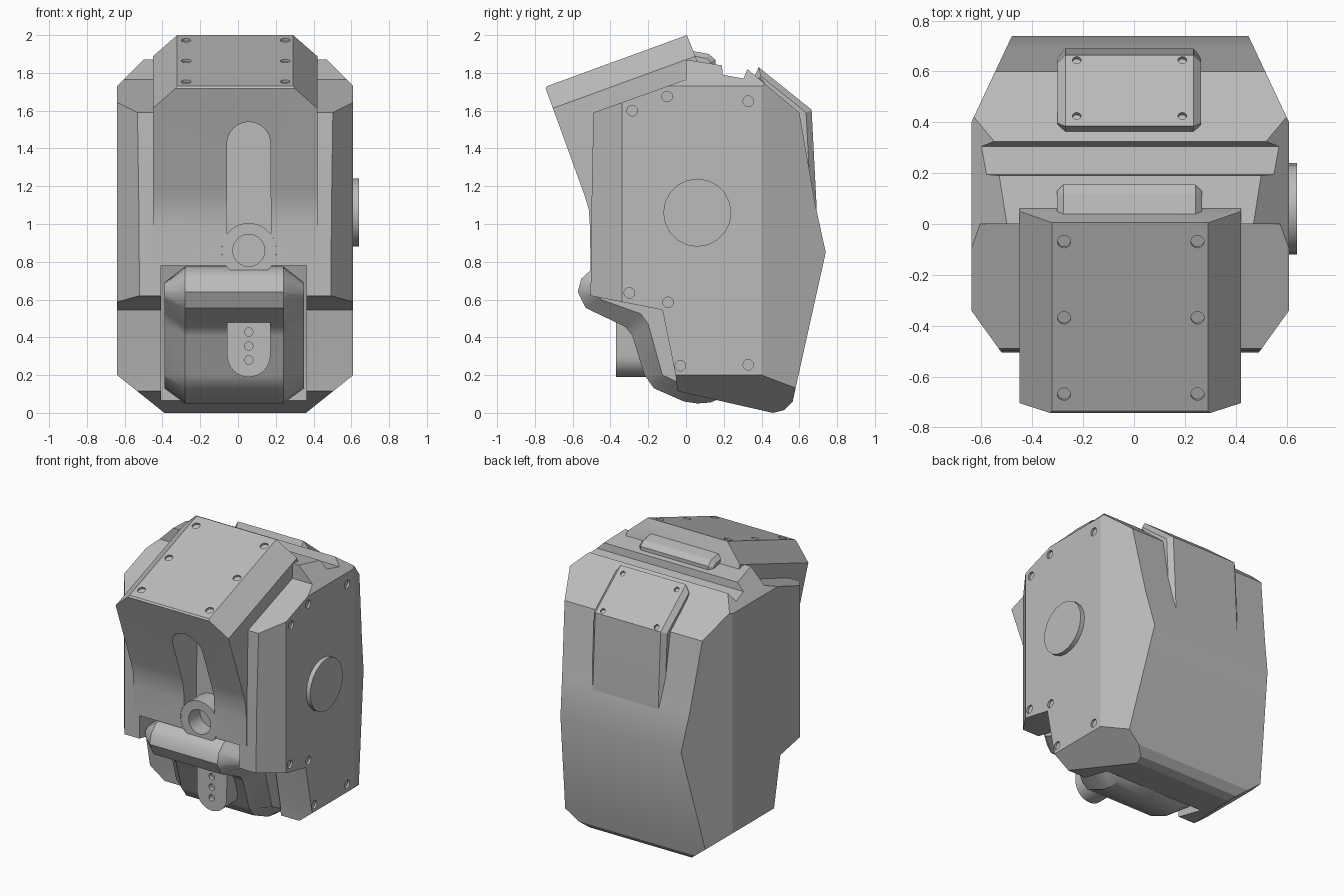
import bpy, bmesh, math
from mathutils import Vector

cube = bpy.data.objects.get("Cube")
if cube:
    bpy.data.objects.remove(cube)

grey = bpy.data.materials.new("plain grey")
grey.use_nodes = True
colour = (0.5, 0.5, 0.5, 1)
grey.diffuse_color = colour
grey.node_tree.nodes["Principled BSDF"].inputs["Base Color"].default_value = colour

CX = -0.015   # centre line of the shell
HORN_X = 0.057


def finish(bm, name):
    bmesh.ops.recalc_face_normals(bm, faces=bm.faces)
    mesh = bpy.data.meshes.new(name)
    bm.to_mesh(mesh)
    bm.free()
    mesh.materials.append(grey)
    obj = bpy.data.objects.new(name, mesh)
    bpy.context.collection.objects.link(obj)
    return obj


def activate(obj):
    bpy.ops.object.select_all(action='DESELECT')
    obj.select_set(True)
    bpy.context.view_layer.objects.active = obj


def smooth(obj, angle=25):
    activate(obj)
    bpy.ops.object.shade_smooth_by_angle(angle=math.radians(angle))


def loft(sections):
    """Bridge equal-length closed sections and cap both ends."""
    bm = bmesh.new()
    rings = [[bm.verts.new(p) for p in s] for s in sections]
    for a, b in zip(rings, rings[1:]):
        for i in range(len(a)):
            j = (i + 1) % len(a)
            bm.faces.new((a[i], a[j], b[j], b[i]))
    bm.faces.new(rings[0])
    bm.faces.new(rings[-1])
    bmesh.ops.recalc_face_normals(bm, faces=bm.faces)
    return bm


def side_prism(profile, cx, half):
    return loft([[(cx + s * half, y, z) for y, z in profile] for s in (-1, 1)])


def front_prism(outline, y0, y1):
    return loft([[(x, y, z) for x, z in outline] for y in (y0, y1)])


def slice_off(bm, point, normal):
    """Cut away everything on the normal's side and close the cut."""
    res = bmesh.ops.bisect_plane(bm, geom=bm.verts[:] + bm.edges[:] + bm.faces[:],
                                 plane_co=point, plane_no=normal, clear_outer=True)
    edges = [e for e in res["geom_cut"] if isinstance(e, bmesh.types.BMEdge)]
    bmesh.ops.holes_fill(bm, edges=edges, sides=0)


def bevel_ends(bm, width):
    """Chamfer the rims of the two end caps."""
    caps = [f for f in bm.faces if abs(f.normal.x) > 0.9]
    rims = {e for f in caps for e in f.edges}
    bmesh.ops.bevel(bm, geom=list(rims), offset=width, segments=1,
                    affect='EDGES', clamp_overlap=True)


def pegs(spots, axis, radius, depth):
    """Short cylinders centred on the spots, along an axis."""
    bm = bmesh.new()
    turn = Vector((0, 0, 1)).rotation_difference(Vector(axis)).to_matrix().to_4x4()
    for p in spots:
        new = bmesh.ops.create_cone(bm, cap_ends=True, segments=20, radius1=radius,
                                    radius2=radius, depth=depth)["verts"]
        bmesh.ops.transform(bm, matrix=turn, verts=new)
        bmesh.ops.translate(bm, vec=p, verts=new)
    return bm


def cut(obj, bm):
    tool = finish(bm, "cutter")
    tool.hide_render = True
    mod = obj.modifiers.new("cut", 'BOOLEAN')
    mod.object, mod.operation, mod.solver = tool, 'DIFFERENCE', 'EXACT'
    activate(obj)
    bpy.ops.object.modifier_apply(modifier=mod.name)
    bpy.data.objects.remove(tool)


def horn_outline():
    """Two tapered arms around a wider hub, in x and z."""
    pts = []
    for centre, start in ((1.425, 0), (0.305, math.pi)):
        for i in range(17):
            a = start + math.pi * i / 16
            pts.append((HORN_X + 0.115 * math.cos(a), centre + 0.115 * math.sin(a)))
        for i in range(9):
            a = start + math.pi * (0.8 + 0.4 * i / 8)
            pts.append((HORN_X + 0.145 * math.cos(a), 0.86 + 0.145 * math.sin(a)))
    return pts


# Main shell: side profile with chamfered corners
shell_profile = [(-0.49, 1.59), (0, 1.765), (0, 1.87), (0.19, 1.84), (0.195, 1.79),
                 (0.305, 1.77), (0.325, 1.82), (0.60, 1.59), (0.685, 1.1), (0.74, 0.85),
                 (0.58, 0.13), (0.565, 0.06), (0.52, 0.015), (0.46, 0), (-0.045, 0.115),
                 (-0.055, 0.2), (-0.125, 0.545), (-0.505, 0.62), (-0.5, 1.1)]
bm = side_prism(shell_profile, CX, 0.625)
for s in (-1, 1):
    slice_off(bm, (CX + s * 0.625, 0, 1.73), (s, 0, 1))
    slice_off(bm, (CX + s * 0.625, 0, 0.2), (s * 0.8, 0, -1))
    slice_off(bm, (CX + s * 0.625, 0.40, 0), (s * 0.34, 0.16, 0))
    slice_off(bm, (CX + s * 0.625, -0.34, 0), (s * 0.16, -0.115, 0))
shell = finish(bm, "shell")
opening = [(-1, -0.5), (0.17, -0.5), (0.17, 0.3), (0.0, 0.78), (-1, 0.78)]
cut(shell, side_prism(opening, -0.022, 0.385))
cut(shell, front_prism(horn_outline(), -1, -0.37))
side_screws = [(-0.285, 1.6), (-0.10, 1.675), (0.33, 1.65), (-0.30, 0.635),
               (-0.095, 0.585), (-0.03, 0.25), (0.33, 0.255)]
cut(shell, pegs([(CX + 0.625, y, z) for y, z in side_screws], (1, 0, 0), 0.028, 0.03))
smooth(shell)

# Overhanging visor with chamfered sides and a slot for the horn
visor_profile = [(0.005, 2.0), (-0.735, 1.73), (-0.743, 1.718), (-0.54, 1.16),
                 (-0.515, 1.08), (-0.508, 0.98), (-0.506, 0.79), (-0.3, 0.79), (0.07, 1.4),
                 (0.085, 1.8)]
bm = side_prism(visor_profile, CX, 0.435)
for s in (-1, 1):
    slice_off(bm, (CX + s * 0.305, 0, 2.0), (s, -0.365, 1))
visor = finish(bm, "visor")
cut(visor, front_prism(horn_outline(), -1, -0.37))
top_screws = [(x, y, 2.0 + 0.365 * y) for x in (-0.275, 0.25) for y in (-0.07, -0.37, -0.67)]
cut(visor, pegs(top_screws, (0, -0.343, 0.94), 0.026, 0.03))
smooth(visor)

# Horn lever with adjusting holes and a hub ring
horn = finish(front_prism(horn_outline(), -0.37, -0.15), "horn_lever")
holes = [(HORN_X, -0.37, 0.86 + s * (0.21 + 0.074 * i)) for s in (-1, 1) for i in range(6)]
cut(horn, pegs(holes, (0, 1, 0), 0.022, 0.06))
smooth(horn)
ring = finish(pegs([(HORN_X, -0.43, 0.86)], (0, 1, 0), 0.146, 0.15), "hub_ring")
cut(ring, pegs([(HORN_X, -0.5, 0.86)], (0, 1, 0), 0.085, 0.24))
smooth(ring)

# Lower housing: rolled front with narrowed ends
mid = [(-0.42, 0.775), (-0.50, 0.76), (-0.555, 0.71), (-0.573, 0.64), (-0.53, 0.555),
       (-0.32, 0.455), (-0.285, 0.41), (-0.22, 0.2), (-0.17, 0.13), (-0.01, 0.06),
       (0.06, 0.05), (0.13, 0.055), (0.165, 0.07), (0.165, 0.5)]
end = [(-0.38, 0.69), (-0.43, 0.685), (-0.46, 0.665), (-0.47, 0.635), (-0.45, 0.6),
       (-0.24, 0.525), (-0.20, 0.47), (-0.125, 0.2), (-0.1, 0.19), (0.0, 0.14),
       (0.06, 0.13), (0.11, 0.13), (0.14, 0.14), (0.14, 0.48)]
stations = [(-0.37, end), (-0.26, mid), (0.26, mid), (0.37, end)]
housing = finish(loft([[(-0.02 + x, y, z) for y, z in p] for x, p in stations]),
                 "lower_housing")
smooth(housing, 35)

# Raised rear plate blending into the back
rear_profile = [(0.385, 1.83), (0.665, 1.605), (0.69, 1.12), (0.69, 0.98),
                (0.55, 1.1), (0.5, 1.6), (0.357, 1.77)]
bm = side_prism(rear_profile, -0.018, 0.282)
bevel_ends(bm, 0.03)
rear = finish(bm, "rear_plate")
rear_screws = [(x, y, 1.83 - 0.804 * (y - 0.385)) for x in (-0.225, 0.19) for y in (0.425, 0.645)]
cut(rear, pegs(rear_screws, (0, 0.626, 0.78), 0.017, 0.03))
smooth(rear)

# Small raised block on top
bm = side_prism([(0.0, 1.8), (0.0, 1.92), (0.055, 1.912), (0.12, 1.9), (0.155, 1.87),
                 (0.155, 1.8)], -0.018, 0.285)
bevel_ends(bm, 0.025)
smooth(finish(bm, "top_block"), 10)

# Round boss on one side
disc = pegs([(0.623, 0.06, 1.06)], (1, 0, 0), 0.18, 0.035)
smooth(finish(disc, "side_disc"))
